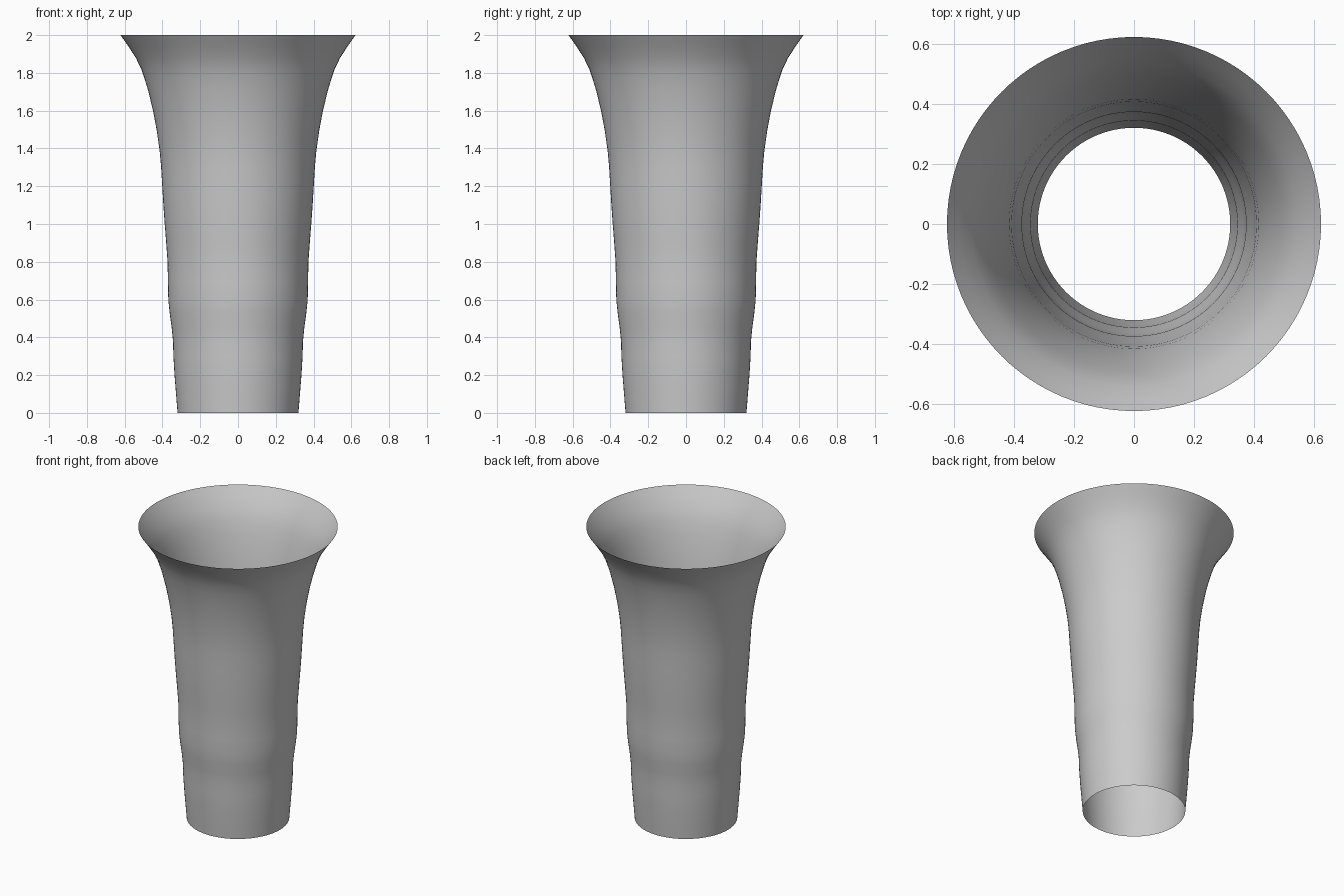
import bpy, math

if "Cube" in bpy.data.objects:
    bpy.data.objects.remove(bpy.data.objects["Cube"])

# Half profile of the flared tube: (radius, height)
PROFILE = [
    (0.32, 0.0), (0.328, 0.1), (0.336, 0.2), (0.342, 0.3), (0.344, 0.38),
    (0.351, 0.45), (0.362, 0.53), (0.369, 0.6), (0.371, 0.7), (0.373, 0.8),
    (0.38, 0.9), (0.388, 1.0), (0.395, 1.1), (0.401, 1.2), (0.407, 1.3),
    (0.415, 1.39), (0.431, 1.5), (0.45, 1.6), (0.474, 1.7), (0.492, 1.76),
    (0.512, 1.82), (0.541, 1.88), (0.58, 1.94), (0.601, 1.97), (0.622, 2.0),
]
SIDES = 96


def lathe(name, profile, sides):
    """Single-walled surface of revolution, open at both ends."""
    verts = [(r * math.cos(2 * math.pi * i / sides),
              r * math.sin(2 * math.pi * i / sides), z)
             for r, z in profile for i in range(sides)]
    faces = []
    for j in range(len(profile) - 1):
        for i in range(sides):
            k = (i + 1) % sides
            faces.append((j * sides + i, j * sides + k,
                          (j + 1) * sides + k, (j + 1) * sides + i))
    mesh = bpy.data.meshes.new(name)
    mesh.from_pydata(verts, [], faces)
    mesh.polygons.foreach_set("use_smooth", [True] * len(faces))
    mesh.update()
    obj = bpy.data.objects.new(name, mesh)
    bpy.context.collection.objects.link(obj)
    return obj


# Open flared vase wall
lathe("vase_wall", PROFILE, SIDES)
